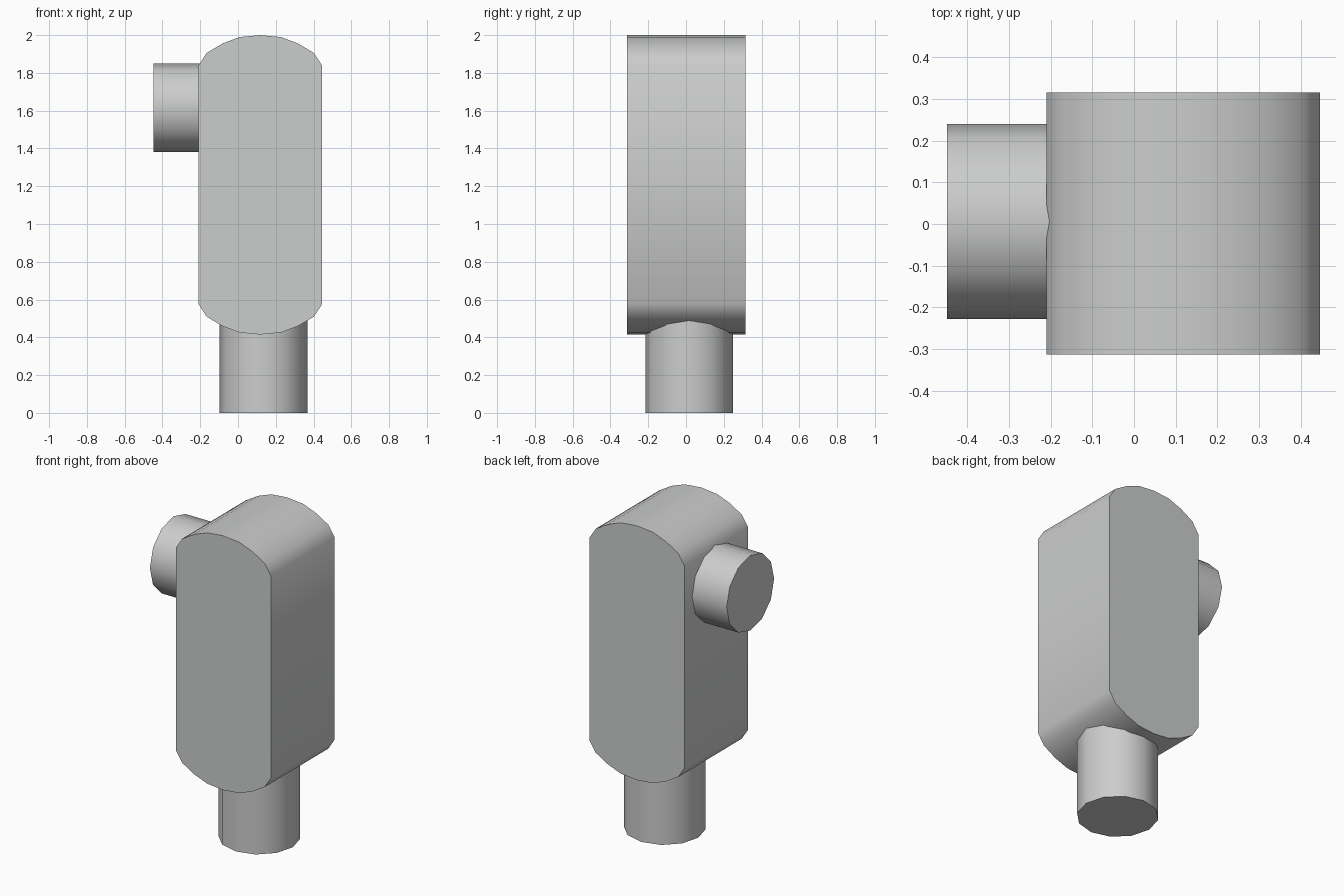
import bpy, bmesh, math
from mathutils import Matrix, Vector

if "Cube" in bpy.data.objects:
    bpy.data.objects.remove(bpy.data.objects["Cube"])

grey = bpy.data.materials.new("light_grey")
grey.diffuse_color = (0.6, 0.61, 0.605, 1)
grey.use_nodes = True
grey.node_tree.nodes["Principled BSDF"].inputs["Base Color"].default_value = grey.diffuse_color


def finish(name, bm):
    bmesh.ops.recalc_face_normals(bm, faces=bm.faces)
    mesh = bpy.data.meshes.new(name)
    bm.to_mesh(mesh)
    bm.free()
    mesh.materials.append(grey)
    obj = bpy.data.objects.new(name, mesh)
    bpy.context.collection.objects.link(obj)
    bpy.ops.object.select_all(action='DESELECT')
    obj.select_set(True)
    bpy.context.view_layer.objects.active = obj
    bpy.ops.object.shade_smooth_by_angle(angle=math.radians(40))
    return obj


def pipe(name, start, end, radius, sides=12):
    start, end = Vector(start), Vector(end)
    axis = end - start
    turn = axis.to_track_quat('Z', 'Y').to_matrix().to_4x4()
    bm = bmesh.new()
    bmesh.ops.create_cone(bm, cap_ends=True, segments=sides, radius1=radius,
                          radius2=radius, depth=axis.length,
                          matrix=Matrix.Translation((start + end) / 2) @ turn)
    return finish(name, bm)


# Housing: one arched quarter profile mirrored to all four corners
cx, cz = 0.118, 1.2075
quarter = [(0.328, 0.63), (0.284, 0.698), (0.2, 0.748), (0.11, 0.782)]
top = quarter + [(0, 0.7925)] + [(-x, z) for x, z in reversed(quarter)]
profile = top + [(-x, -z) for x, z in top]
bm = bmesh.new()
face = bm.faces.new([bm.verts.new((cx + x, -0.313, cz + z)) for x, z in profile])
new = bmesh.ops.extrude_face_region(bm, geom=[face])["geom"]
bmesh.ops.translate(bm, vec=(0, 0.628, 0),
                    verts=[v for v in new if isinstance(v, bmesh.types.BMVert)])
finish("housing", bm)

# Pipe stubs, reaching slightly into the housing
pipe("side_pipe", (-0.448, 0.006, 1.615), (-0.18, 0.006, 1.615), 0.234)
pipe("bottom_pipe", (0.135, 0.017, 0), (0.135, 0.017, 0.52), 0.232)
